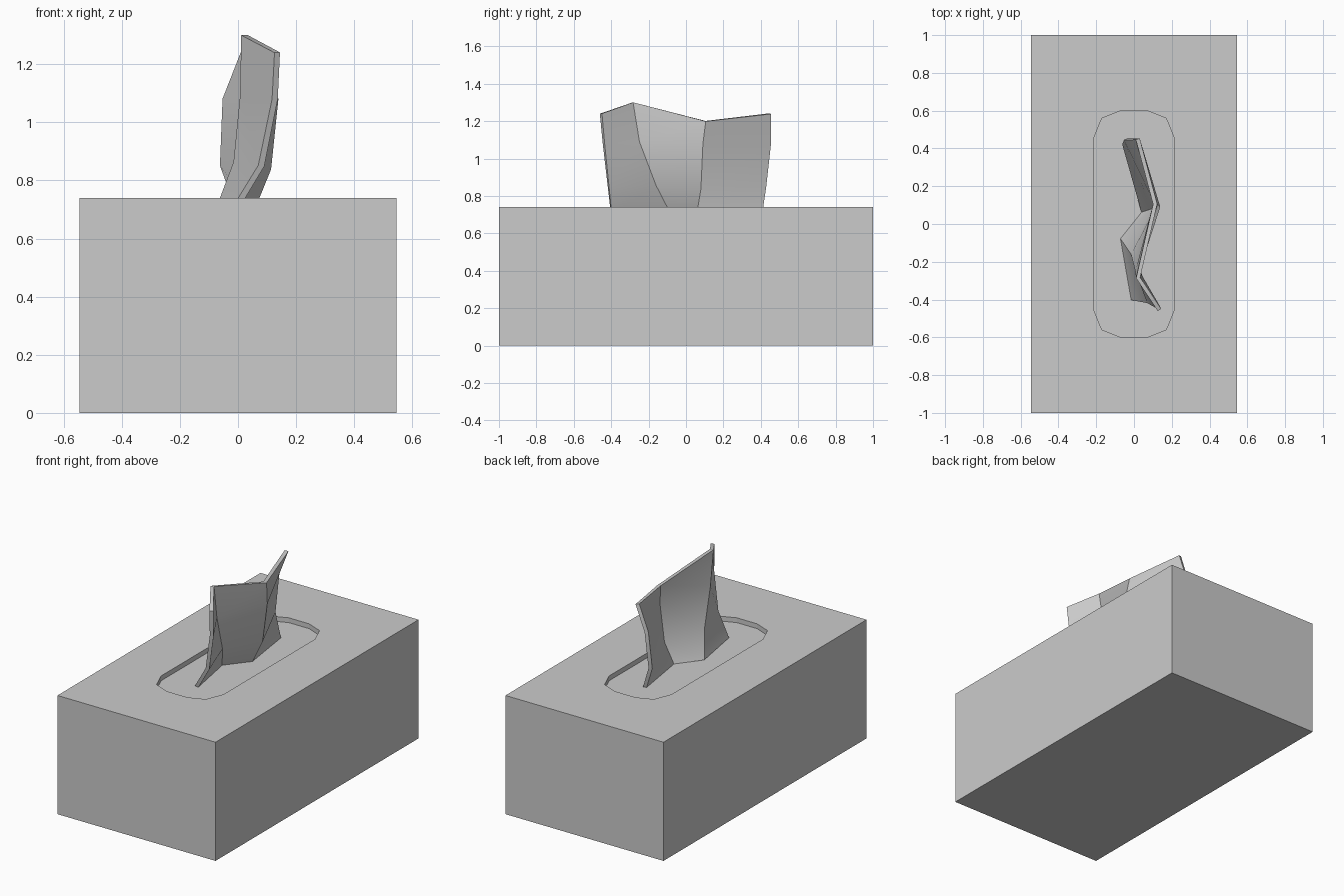
import bpy, bmesh

if "Cube" in bpy.data.objects:
    bpy.data.objects.remove(bpy.data.objects["Cube"])

def mesh_object(name, verts, faces):
    me = bpy.data.meshes.new(name)
    me.from_pydata(verts, [], faces)
    bm = bmesh.new()
    bm.from_mesh(me)
    bmesh.ops.recalc_face_normals(bm, faces=bm.faces)
    bm.to_mesh(me)
    bm.free()
    ob = bpy.data.objects.new(name, me)
    bpy.context.collection.objects.link(ob)
    return ob

def prism(name, outline, z0, z1):
    n = len(outline)
    verts = [(x, y, z) for z in (z0, z1) for x, y in outline]
    faces = [tuple(range(n)), tuple(range(n, 2 * n))]
    faces += [(i, (i + 1) % n, n + (i + 1) % n, n + i) for i in range(n)]
    return mesh_object(name, verts, faces)

TOP, FLOOR = 0.74, 0.71

# box body
box = prism("box", [(-.545, -1), (.545, -1), (.545, 1), (-.545, 1)], 0, TOP)

# rounded slot sunk into the top
q = [(.215, .45), (.17, .56), (.07, .60)]
half = q + [(-x, y) for x, y in reversed(q)]
slot = half + [(-x, -y) for x, y in half]
cutter = prism("slot_cutter", slot, FLOOR, TOP + .1)
cutter.hide_render = True
cutter.hide_viewport = False
mod = box.modifiers.new("slot", 'BOOLEAN')
mod.operation = 'DIFFERENCE'
mod.solver = 'EXACT'
mod.object = cutter
bpy.context.view_layer.objects.active = box
box.select_set(True)
bpy.ops.object.modifier_apply(modifier=mod.name)
bpy.data.objects.remove(cutter)

# tissue: four fold columns, each listed from bottom to top
columns = [
    [(-.005, -.40, FLOOR), (.08, -.415, .85), (.127, -.44, 1.08), (.135, -.455, 1.24)],
    [(-.062, -.08, FLOOR), (-.005, -.16, .86), (.018, -.25, 1.09), (.022, -.285, 1.30)],
    [(.050, .06, FLOOR), (.103, .08, .84), (.128, .09, 1.08), (.112, .105, 1.20)],
    [(0.0, .405, FLOOR), (-.052, .425, .85), (-.043, .45, 1.08), (.020, .45, 1.24)],
]
verts = [p for col in columns for p in col]
faces = [(c * 4 + r, c * 4 + 4 + r, c * 4 + 5 + r, c * 4 + 1 + r)
         for c in range(3) for r in range(3)]
tissue = mesh_object("tissue", verts, faces)
thick = tissue.modifiers.new("thickness", 'SOLIDIFY')
thick.thickness = 0.022
thick.offset = 0
bpy.ops.object.select_all(action='DESELECT')
bpy.context.view_layer.objects.active = tissue
tissue.select_set(True)
bpy.ops.object.modifier_apply(modifier=thick.name)
bpy.ops.object.shade_smooth_by_angle(angle=0.6)
